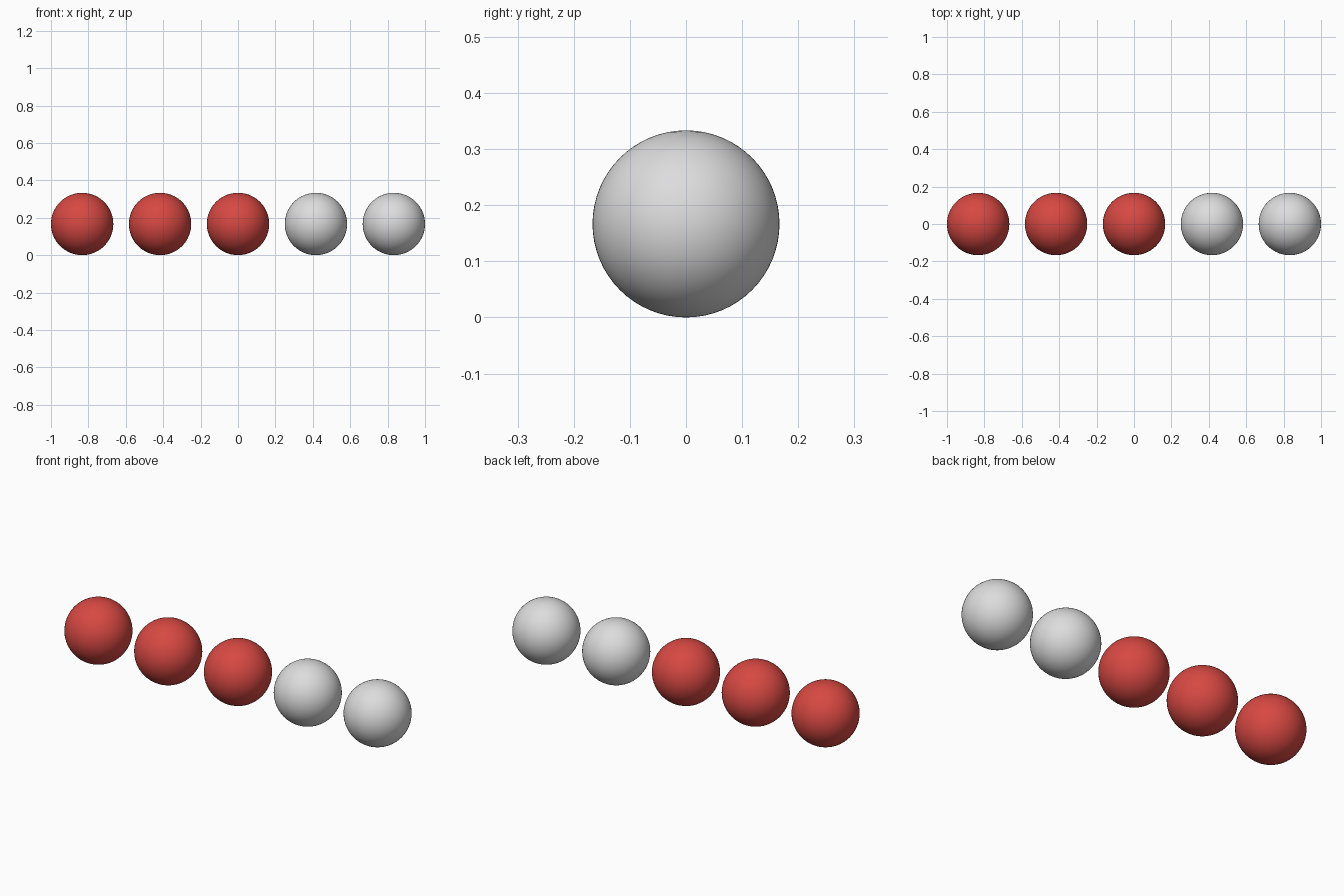
import bpy

# Remove the default object
cube = bpy.data.objects.get("Cube")
if cube:
    bpy.data.objects.remove(cube, do_unlink=True)


def make_material(name, color):
    mat = bpy.data.materials.new(name)
    mat.use_nodes = True
    mat.diffuse_color = color
    bsdf = next(n for n in mat.node_tree.nodes if n.type == 'BSDF_PRINCIPLED')
    bsdf.inputs["Base Color"].default_value = color
    return mat


red = make_material("red", (0.68, 0.065, 0.055, 1))
light_grey = make_material("light_grey", (0.72, 0.72, 0.73, 1))

RADIUS = 1 / 6
SPACING = (2 - 2 * RADIUS) / 4


def make_ball(name, x, mat):
    bpy.ops.mesh.primitive_uv_sphere_add(
        segments=64, ring_count=32, radius=RADIUS, location=(x, 0, RADIUS))
    ball = bpy.context.object
    ball.name = ball.data.name = name
    ball.data.materials.append(mat)
    bpy.ops.object.shade_smooth()


# Row of five balls: three red, then two grey
for i, mat in enumerate([red] * 3 + [light_grey] * 2):
    make_ball(f"{mat.name}_ball_{i + 1}", (i - 2) * SPACING, mat)
